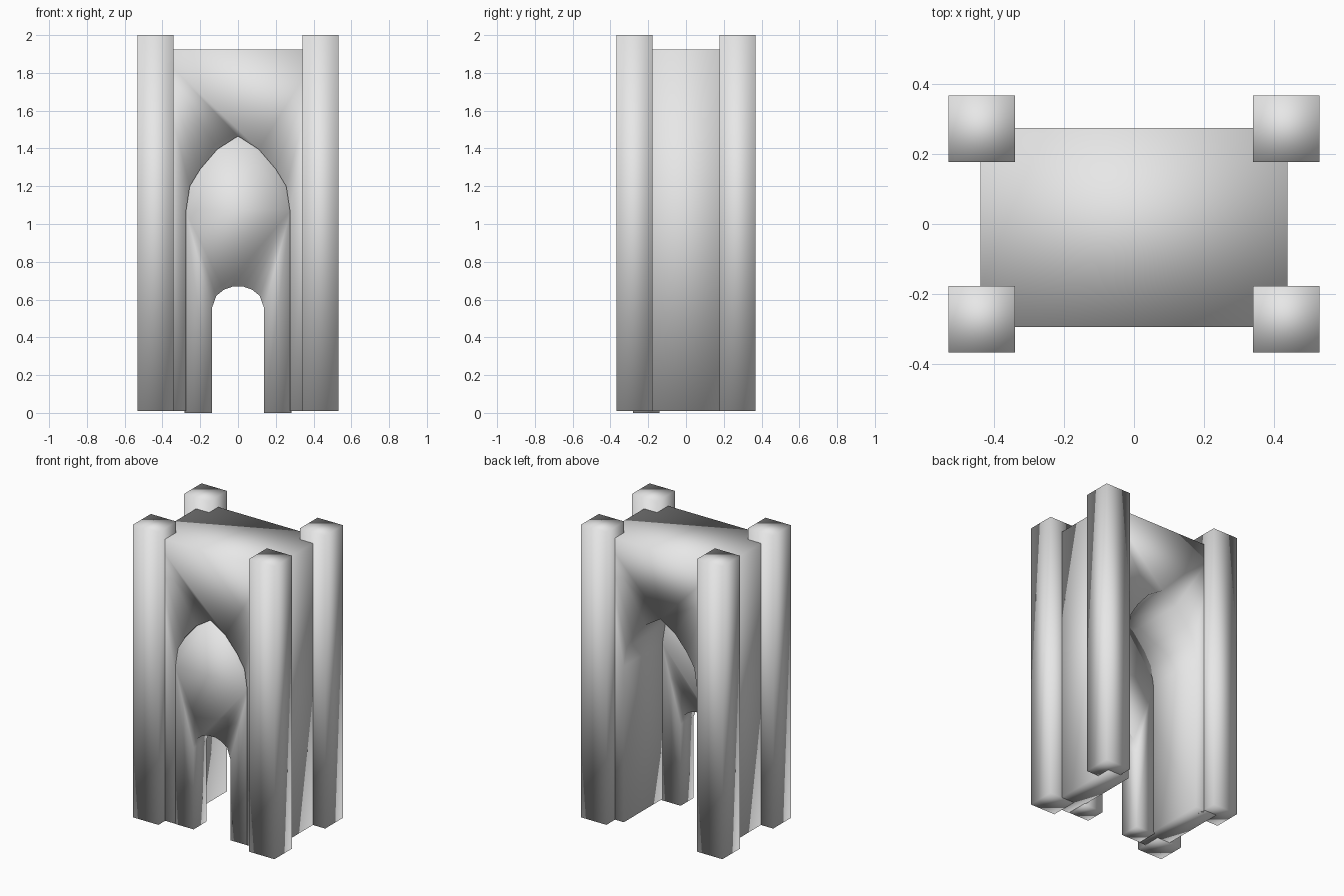
import bpy
import bmesh

cube = bpy.data.objects.get("Cube")
if cube:
    bpy.data.objects.remove(cube, do_unlink=True)

stone = bpy.data.materials.new("light_grey_stone")
stone.use_nodes = True
stone.diffuse_color = (0.8, 0.8, 0.8, 1)
stone.node_tree.nodes["Principled BSDF"].inputs["Base Color"].default_value = (0.8, 0.8, 0.8, 1)


def extrude_profile(name, outline, y0, y1):
    """Solid with an x-z outline, running from y0 to y1, smooth shaded."""
    bm = bmesh.new()
    face = bm.faces.new([bm.verts.new((x, y0, z)) for x, z in outline])
    extruded = bmesh.ops.extrude_face_region(bm, geom=[face])["geom"]
    moved = [v for v in extruded if isinstance(v, bmesh.types.BMVert)]
    bmesh.ops.translate(bm, verts=moved, vec=(0, y1 - y0, 0))
    bmesh.ops.recalc_face_normals(bm, faces=bm.faces)
    for f in bm.faces:
        f.smooth = True
    mesh = bpy.data.meshes.new(name)
    bm.to_mesh(mesh)
    bm.free()
    mesh.materials.append(stone)
    obj = bpy.data.objects.new(name, mesh)
    bpy.context.collection.objects.link(obj)
    return obj


def mirrored(half):
    """Close a right-hand half arch, listed from foot to crown, to the left."""
    return half + [(-x, z) for x, z in reversed(half) if x > 0]


BASE = 0.01
large_arch = [(0.275, BASE), (0.275, 1.07), (0.255, 1.2), (0.2, 1.29), (0.11, 1.395), (0, 1.465)]
small_arch = [(0.138, 0), (0.138, 0.555), (0.115, 0.62), (0.075, 0.652), (0.03, 0.668)]

# Main block with a pointed passage running front to back
block = [(-0.44, BASE), (-0.44, 1.925), (0.44, 1.925), (0.44, BASE)]
extrude_profile("gate_block", block + mirrored(large_arch), -0.295, 0.275)

# Screen wall near the front, with a small round-headed doorway
screen_half = [(0.283, 0)] + [(x * 1.02, z + 0.005) for x, z in large_arch[1:]]
screen = list(reversed(mirrored(screen_half)))
extrude_profile("screen_wall", screen + mirrored(small_arch), -0.28, -0.14)

# Square corner pillars
for side, sx in (("left", 1), ("right", -1)):
    for end, sy in (("front", -1), ("back", 1)):
        inner, outer = sx * 0.341, sx * 0.532
        outline = [(inner, BASE), (outer, BASE), (outer, 2), (inner, 2)]
        extrude_profile(f"{end}_{side}_pillar", outline, sy * 0.177, sy * 0.368)
